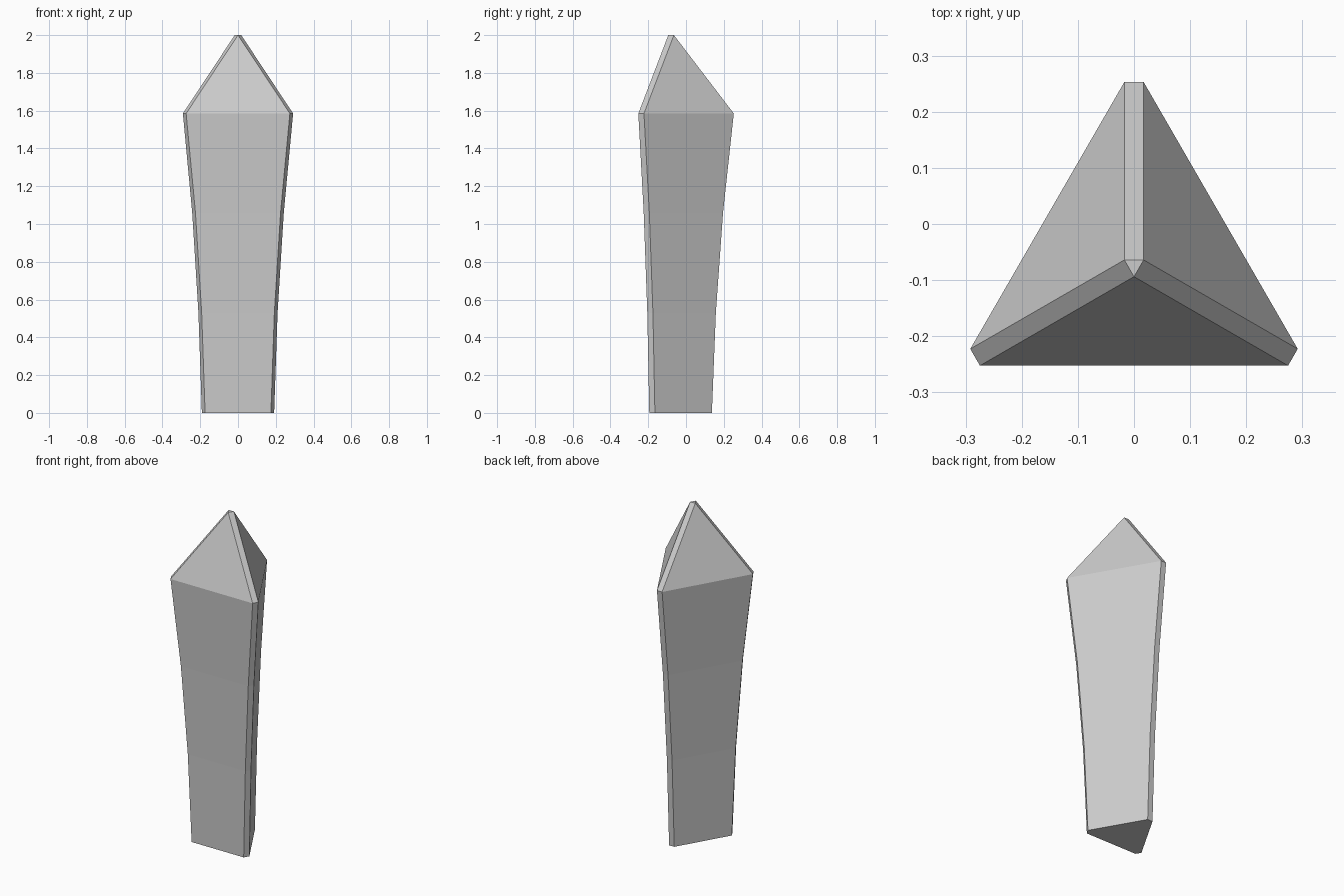
import bpy, bmesh, math

if "Cube" in bpy.data.objects:
    bpy.data.objects.remove(bpy.data.objects["Cube"])

W = 0.0172          # half width of the cut corners
C = -0.074          # depth position of the shaft axis
# (height, distance from axis to cut corner)
LEVELS = [(0.0, 0.211), (0.53, 0.232), (1.06, 0.27), (1.585, 0.327),
          (2.0, W / math.sqrt(3))]


def ring(bm, z, r):
    """Triangle section with flattened corners."""
    verts = []
    for k in range(3):
        a = math.radians(120 * k)
        for w in (W, -W):
            verts.append(bm.verts.new((w * math.cos(a) - r * math.sin(a),
                                       C + w * math.sin(a) + r * math.cos(a), z)))
    return verts


# Tapered three-sided shaft with a pyramid tip
bm = bmesh.new()
rings = [ring(bm, z, r) for z, r in LEVELS]
for lo, hi in zip(rings, rings[1:]):
    for i in range(6):
        j = (i + 1) % 6
        bm.faces.new((lo[i], lo[j], hi[j], hi[i]))
bm.faces.new(rings[0][::-1])
bm.faces.new(rings[-1])

# Tip section closes to a small triangle
bmesh.ops.remove_doubles(bm, verts=bm.verts, dist=0.001)
bmesh.ops.recalc_face_normals(bm, faces=bm.faces)
mesh = bpy.data.meshes.new("crystal_shard")
bm.to_mesh(mesh)
bm.free()
bpy.context.collection.objects.link(bpy.data.objects.new("crystal_shard", mesh))
